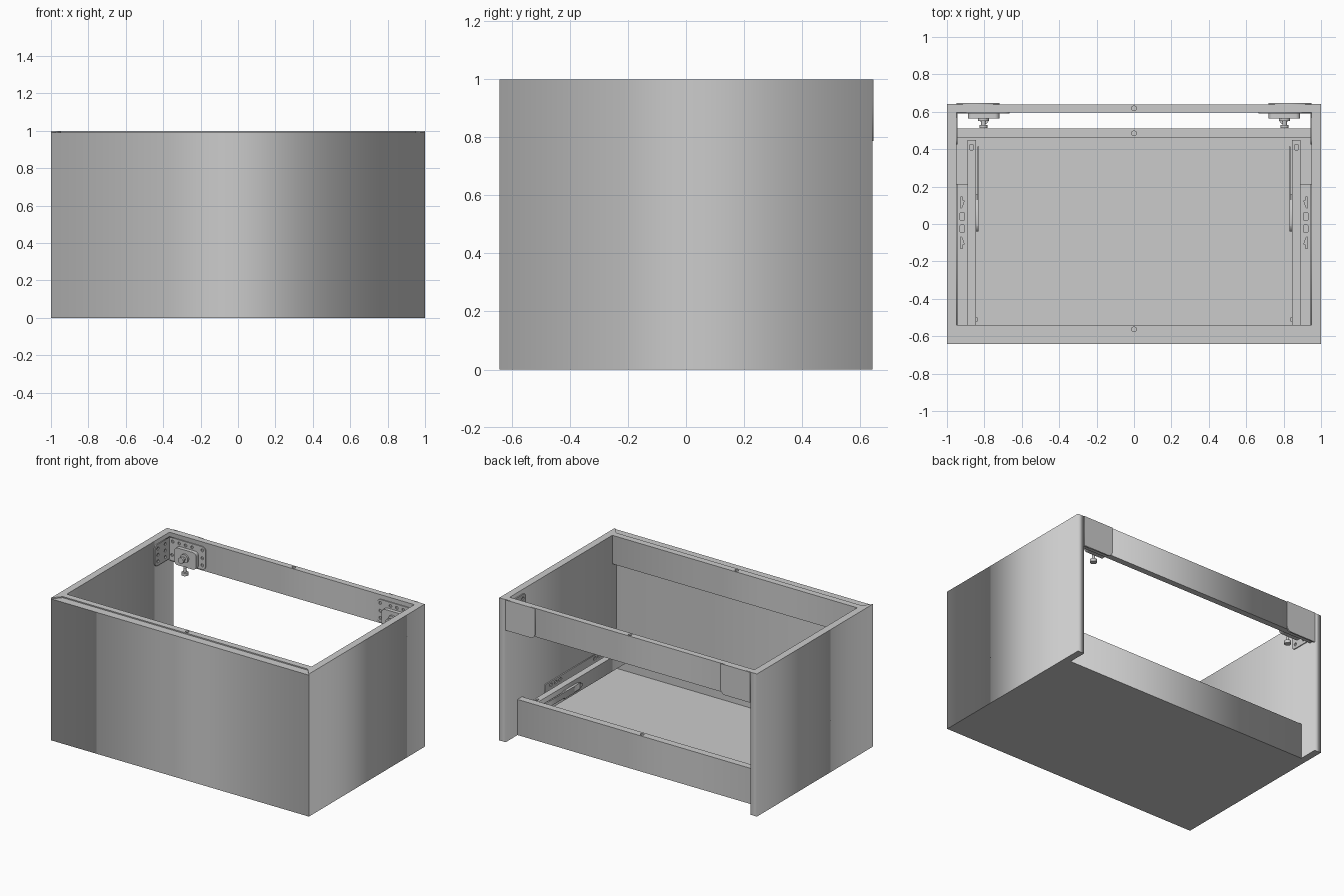
import bpy, bmesh, math
from mathutils import Vector

if "Cube" in bpy.data.objects:
    bpy.data.objects.remove(bpy.data.objects["Cube"])

AX = {'xy': lambda u, v, w: (u, v, w),
      'xz': lambda u, v, w: (u, w, v),
      'yz': lambda u, v, w: (w, u, v)}


def rect(u0, u1, v0, v1):
    return [(u0, v0), (u1, v0), (u1, v1), (u0, v1)]


def circle(u, v, r, n=16):
    return [(u + r * math.cos(2 * math.pi * i / n), v + r * math.sin(2 * math.pi * i / n)) for i in range(n)]


def rounded(u0, u1, v0, v1, r, corners=(1, 1, 1, 1), n=5):
    pts = []
    centres = [(u0, v0, 1, 1), (u1, v0, -1, 1), (u1, v1, -1, -1), (u0, v1, 1, -1)]
    for k, (u, v, su, sv) in enumerate(centres):
        if not corners[k]:
            pts.append((u, v))
            continue
        for i in range(n + 1):
            a = math.pi + math.pi / 2 * (k + i / n)
            pts.append((u + su * r + r * math.cos(a), v + sv * r + r * math.sin(a)))
    return pts


def plate(name, outline, w0, w1, plane='xy', holes=(), mirror=False):
    """Extruded outline with through holes, lying in the given plane."""
    cu = bpy.data.curves.new(name, 'CURVE')
    cu.dimensions, cu.fill_mode, cu.extrude = '2D', 'BOTH', (w1 - w0) / 2
    for loop in [outline, *holes]:
        sp = cu.splines.new('POLY')
        sp.points.add(len(loop) - 1)
        for p, (u, v) in zip(sp.points, loop):
            p.co = (u, v, 0, 1)
        sp.use_cyclic_u = True
    tmp = bpy.data.objects.new(name + "_outline", cu)
    bpy.context.collection.objects.link(tmp)
    me = bpy.data.meshes.new_from_object(tmp.evaluated_get(bpy.context.evaluated_depsgraph_get()))
    bpy.data.objects.remove(tmp)
    bm = bmesh.new()
    bm.from_mesh(me)
    for v in bm.verts:
        v.co = Vector(AX[plane](v.co.x, v.co.y, v.co.z + (w0 + w1) / 2))
    bmesh.ops.remove_doubles(bm, verts=bm.verts, dist=1e-5)
    bmesh.ops.recalc_face_normals(bm, faces=bm.faces)
    bm.to_mesh(me)
    bm.free()
    me.name = name
    ob = bpy.data.objects.new(name, me)
    bpy.context.collection.objects.link(ob)
    if mirror:
        ob.modifiers.new("Mirror", 'MIRROR').use_mirror_merge = False
    return ob


def box(name, x0, x1, y0, y1, z0, z1, mirror=False):
    return plate(name, rect(x0, x1, y0, y1), z0, z1, mirror=mirror)


X, Y, T = 1.0, 0.642, 0.05

# Carcass: mitred sides and front, floor
plate("side_panel", [(X, -Y), (X, Y), (X - T, Y), (X - T, -0.585)], 0, 1, mirror=True)
plate("front_panel", [(-X, -Y), (X, -Y), (X - T, -0.585), (T - X, -0.585)], 0, 0.992)
box("floor_panel", -0.95, 0.95, -0.585, 0.51, 0, 0.05)

# Rails, each with a small dowel hole in the middle of its top
for name, y0, y1, z0, z1 in [("front_rail", -0.585, -0.54, 0.8, 1),
                             ("back_top_rail", 0.597, 0.64, 0.8, 1),
                             ("back_lower_rail", 0.46, 0.51, 0.0, 0.25)]:
    box(name, -0.95, 0.95, y0, y1, z0, z1 - 0.03)
    plate(name + "_top", rect(-0.95, 0.95, y0, y1), z1 - 0.03, z1,
          holes=[circle(0, (y0 + y1) / 2, 0.013, 8)])

# Drawer runners: slotted channel, wall flange and shelf
plate("runner_top", rect(0.85, 0.89, -0.54, 0.45), 0.22, 0.23,
      holes=[rect(0.862, 0.877, 0.395, 0.425)], mirror=True)
box("runner_inner_web", 0.845, 0.852, -0.54, 0.45, 0.13, 0.23, True)
box("runner_outer_web", 0.884, 0.89, -0.54, 0.45, 0.13, 0.23, True)
box("runner_base", 0.85, 0.89, -0.54, 0.45, 0.13, 0.14, True)
slots = [rounded(y, y + 0.03, z, z + 0.02, 0.006)
         for z in (0.165, 0.205) for y in (-0.45, -0.4, -0.35, 0.03, 0.08, 0.13)]
plate("runner_wall_flange", rect(-0.54, 0.213, 0.13, 0.24), 0.943, 0.95, 'yz', slots, True)


def keyhole(y, s):
    return [(0.912, y - s * 0.005), (0.918, y - s * 0.02), (0.922, y - s * 0.03), (0.928, y - s * 0.03),
            (0.928, y + s * 0.03), (0.918, y + s * 0.03), (0.918, y + s * 0.01), (0.908, y + s * 0.01)]


plate("runner_shelf", rect(0.89, 0.943, -0.54, 0.213), 0.13, 0.137,
      holes=[keyhole(0.115, 1), keyhole(-0.1, -1),
             rounded(0.905, 0.932, 0.02, 0.06, 0.008), rounded(0.905, 0.932, -0.045, -0.005, 0.008)], mirror=True)

# Runner release lever and catches
box("release_lever", 0.828, 0.838, -0.01, 0.415, 0.16, 0.2, True)
plate("lever_catch", [(-0.04, 0.165), (0.0, 0.15), (0.16, 0.15), (0.16, 0.2), (0.0, 0.2), (-0.04, 0.185)],
      0.832, 0.845, 'yz', mirror=True)
box("runner_stop", 0.836, 0.846, -0.52, -0.5, 0.17, 0.2, True)

# Wall hangers: corner plates, cover on the back, housing, bolt and knob
rail_holes = [circle(x, z, 0.011, 10) for x, z in
              [(0.92, 0.945), (0.87, 0.945), (0.82, 0.945), (0.77, 0.945), (0.69, 0.945),
               (0.69, 0.89), (0.69, 0.84), (0.925, 0.85)]]
plate("hanger_rail_plate", rounded(0.665, 0.95, 0.81, 0.97, 0.03, (1, 0, 0, 1)), 0.59, 0.597, 'xz', rail_holes, True)
side_holes = [circle(y, z, 0.011, 10) for y in (0.46, 0.54) for z in (0.85, 0.895, 0.94)]
plate("hanger_side_plate", rounded(0.425, 0.597, 0.82, 0.97, 0.03, (1, 0, 0, 1)), 0.943, 0.95, 'yz', side_holes, True)
plate("hanger_back_cover", rounded(0.72, 0.95, 0.787, 1.0, 0.035, (1, 0, 0, 0)), 0.636, 0.646, 'xz', mirror=True)
plate("hanger_housing", rounded(0.72, 0.888, 0.805, 0.925, 0.025), 0.563, 0.592, 'xz', mirror=True)
for name, r, y0, y1 in [("bolt_collar", 0.03, 0.55, 0.565), ("bolt_shaft", 0.012, 0.53, 0.56),
                        ("bolt_head", 0.021, 0.514, 0.53)]:
    plate(name, circle(0.805, 0.87, r), y0, y1, 'xz', mirror=True)
for name, r, z0, z1 in [("knob_shaft", 0.01, 0.775, 0.81), ("knob_head", 0.022, 0.757, 0.778)]:
    plate(name, circle(0.8, 0.555, r), z0, z1, mirror=True)
